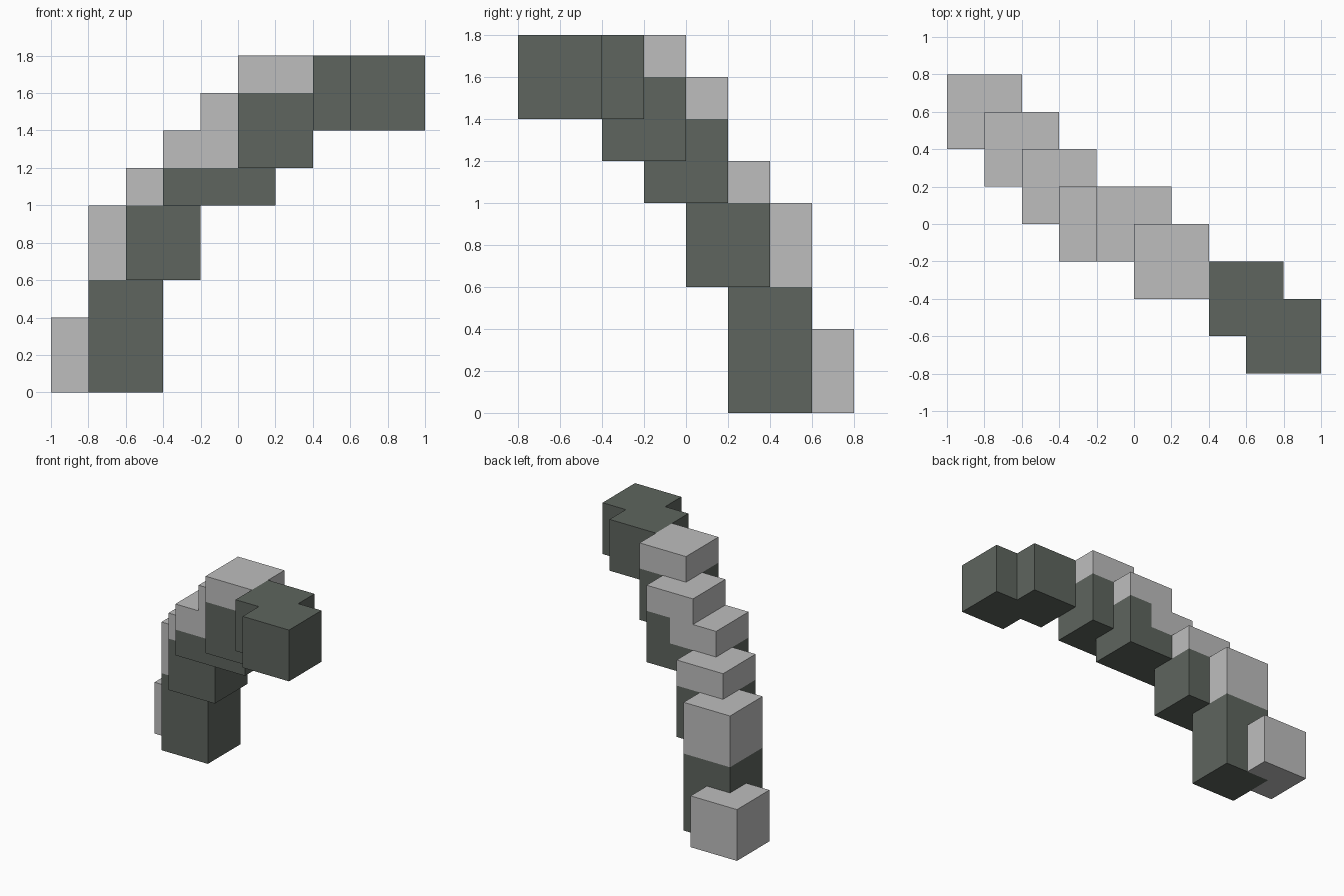
import bpy
import bmesh
from mathutils import Vector

cube = bpy.data.objects.get("Cube")
if cube:
    bpy.data.objects.remove(cube, do_unlink=True)

CELL = 0.2


def material(name, rgb):
    mat = bpy.data.materials.new(name)
    mat.use_nodes = True
    color = (*rgb, 1.0)
    mat.diffuse_color = color
    mat.node_tree.nodes["Principled BSDF"].inputs["Base Color"].default_value = color
    return mat


MATERIALS = [material("dark_grey_green", (0.112, 0.130, 0.112)),
             material("light_grey", (0.515, 0.515, 0.515))]
DARK, LIGHT = 0, 1

# Each part: boxes 0.4 wide and deep as (x min, y min, z min, z max, colour), in cells.
# A cell belongs to the first box that claims it, so overlaps stay clean.
PARTS = {
    "lower_post": [(-4, 1, 0, 3, DARK), (-4, 1, 3, 5, LIGHT)],
    "foot_block": [(-5, 2, 0, 2, LIGHT)],
    "middle_block": [(-3, 0, 3, 5, DARK), (-3, 0, 5, 6, LIGHT)],
    "bend_block": [(-2, -1, 6, 7, LIGHT), (-1, -1, 7, 8, LIGHT),
                   (-2, -1, 5, 6, DARK), (-1, -1, 5, 7, DARK)],
    "upper_block": [(0, -2, 6, 8, DARK), (0, -2, 8, 9, LIGHT)],
    "arm_end": [(2, -3, 7, 9, DARK), (3, -4, 7, 9, DARK)],
}
# Later steps sit over earlier ones where their boxes share space
taken = set()


def claim(boxes):
    cells = {}
    for x0, y0, z0, z1, color in boxes:
        for x in range(x0, x0 + 2):
            for y in range(y0, y0 + 2):
                for z in range(z0, z1):
                    if (x, y, z) not in taken:
                        taken.add((x, y, z))
                        cells[(x, y, z)] = color
    return cells


def build_part(name, cells):
    """Closed stepped solid made from the outer faces of its cells."""
    bm = bmesh.new()
    for cell, color in cells.items():
        center = Vector(cell) + Vector((0.5, 0.5, 0.5))
        for axis in range(3):
            for sign in (-1, 1):
                n = Vector((0, 0, 0))
                n[axis] = sign
                if tuple(int(a + b) for a, b in zip(cell, n)) in cells:
                    continue
                u = Vector((0, 0, 0))
                u[(axis + 1) % 3] = 0.5
                v = n.cross(u)
                mid = center + n * 0.5
                corners = (mid - u - v, mid + u - v, mid + u + v, mid - u + v)
                face = bm.faces.new([bm.verts.new(c * CELL) for c in corners])
                face.material_index = color
    bmesh.ops.remove_doubles(bm, verts=bm.verts, dist=0.001)
    # Merge flat areas, keeping the colour borders
    bmesh.ops.dissolve_limit(bm, angle_limit=0.01, verts=bm.verts, edges=bm.edges,
                             delimit={'MATERIAL'})
    bmesh.ops.recalc_face_normals(bm, faces=bm.faces)
    mesh = bpy.data.meshes.new(name)
    bm.to_mesh(mesh)
    bm.free()
    for mat in MATERIALS:
        mesh.materials.append(mat)
    obj = bpy.data.objects.new(name, mesh)
    bpy.context.collection.objects.link(obj)


for part, boxes in PARTS.items():
    build_part(part, claim(boxes))
